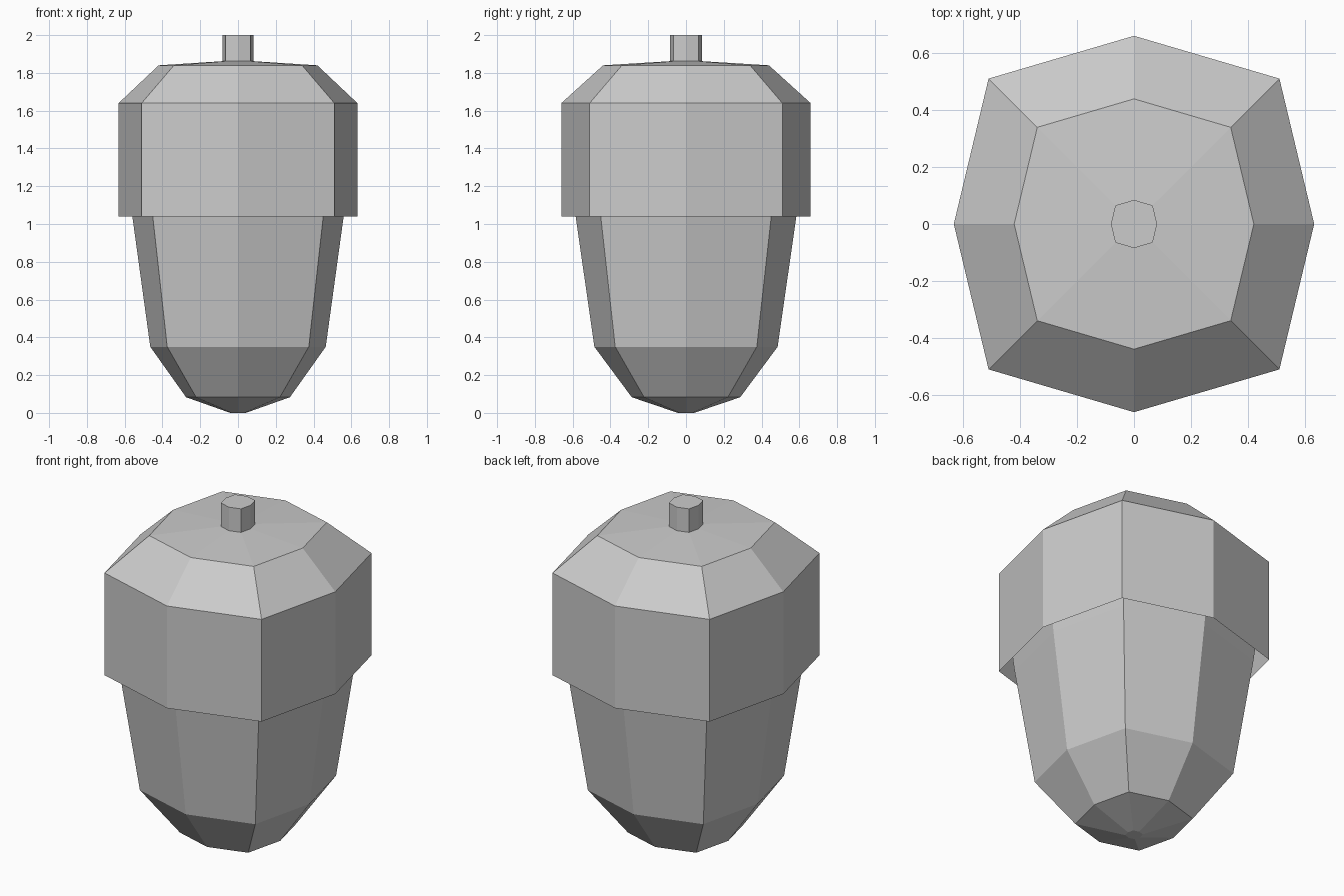
import bpy, bmesh

cube = bpy.data.objects.get("Cube")
if cube:
    bpy.data.objects.remove(cube, do_unlink=True)

grey = bpy.data.materials.new("plain grey")
grey.use_nodes = True
colour = (0.6, 0.6, 0.6, 1)
grey.diffuse_color = colour
grey.node_tree.nodes["Principled BSDF"].inputs["Base Color"].default_value = colour

# Rounded-square octagon shared by every cross-section
C, X, Y = 0.51, 0.632, 0.66
OUTLINE = [(X, 0), (C, C), (0, Y), (-C, C), (-X, 0), (-C, -C), (0, -Y), (C, -C)]


def loft(name, profile, close_bottom, close_top):
    """Stack scaled outlines, given as (scale, height), from bottom to top."""
    bm = bmesh.new()
    rings = [[bm.verts.new((x * s, y * s, z)) for x, y in OUTLINE] for s, z in profile]
    for low, high in zip(rings, rings[1:]):
        for i in range(len(OUTLINE)):
            j = (i + 1) % len(OUTLINE)
            bm.faces.new((low[i], low[j], high[j], high[i]))
    if close_bottom:
        bm.faces.new(rings[0][::-1])
    if close_top:
        bm.faces.new(rings[-1])
    mesh = bpy.data.meshes.new(name)
    bm.to_mesh(mesh)
    bm.free()
    mesh.materials.append(grey)
    obj = bpy.data.objects.new(name, mesh)
    bpy.context.collection.objects.link(obj)
    return obj


# Tapered nut, reaching a little way up inside the cap
loft("nut_body", [(0.065, 0), (0.435, 0.083), (0.735, 0.35), (0.885, 1.04), (0.9, 1.13)], True, True)

# Hollow cap with a bevelled shoulder and shallow top
loft("cap", [(1, 1.04), (1, 1.64), (0.665, 1.84), (0.128, 1.862)], False, False)

# Short stem
loft("stem", [(0.128, 1.862), (0.128, 2)], False, True)
